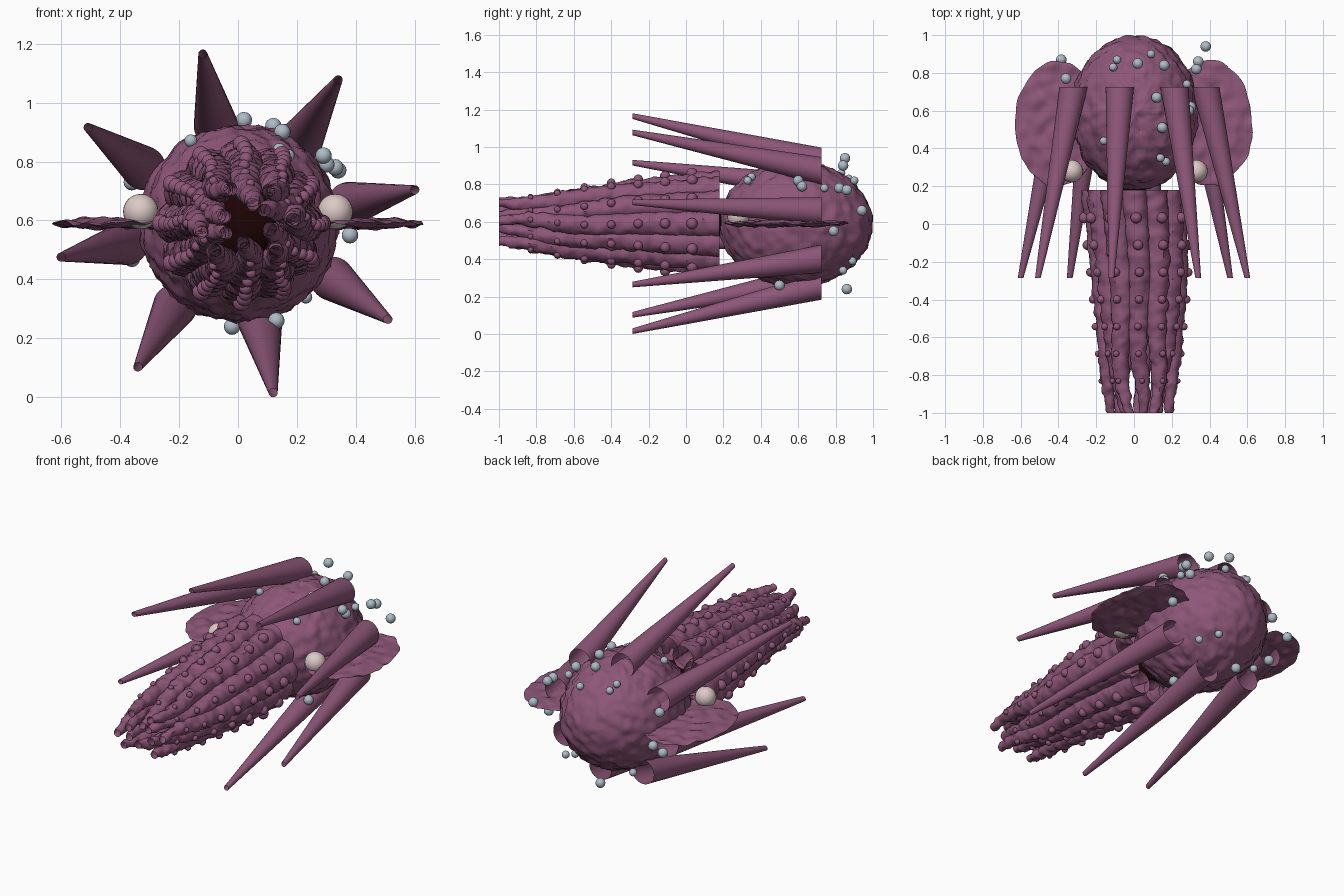
import bpy, bmesh, math
from math import sin, cos, pi, tau
from mathutils import Vector, Matrix, noise

cube = bpy.data.objects.get("Cube")
if cube:
    bpy.data.objects.remove(cube, do_unlink=True)

MID = 0.59  # height of the body axis


def material(name, colour):
    mat = bpy.data.materials.new(name)
    mat.use_nodes = True
    mat.diffuse_color = (*colour, 1)
    shader = next(n for n in mat.node_tree.nodes if n.type == "BSDF_PRINCIPLED")
    shader.inputs["Base Color"].default_value = (*colour, 1)
    return mat


skin = material("plum skin", (0.27, 0.095, 0.19))
ivory = material("ivory eye", (0.72, 0.59, 0.57))
pale = material("pale blue bubble", (0.42, 0.50, 0.57))
dark = material("dark mouth", (0.012, 0.001, 0.001))


def finish(bm, name, mat):
    bmesh.ops.recalc_face_normals(bm, faces=bm.faces)
    mesh = bpy.data.meshes.new(name)
    bm.to_mesh(mesh)
    bm.free()
    mesh.materials.append(mat)
    obj = bpy.data.objects.new(name, mesh)
    bpy.context.collection.objects.link(obj)
    bpy.ops.object.select_all(action="DESELECT")
    obj.select_set(True)
    bpy.context.view_layer.objects.active = obj
    bpy.ops.object.shade_smooth_by_angle(angle=math.radians(45))


def ball(bm, centre, size, segments=16):
    """Add an ellipsoid and return its vertices."""
    mat = Matrix.Translation(centre) @ Matrix.Diagonal((*size, 1))
    return bmesh.ops.create_uvsphere(bm, u_segments=segments, v_segments=segments // 2,
                                     radius=1, matrix=mat)["verts"]


def loft(bm, rings, sides):
    """Skin an open tube through upright circles given as (centre, radius)."""
    loops = []
    for centre, radius in rings:
        loops.append([bm.verts.new(centre + Vector((cos(a), 0, sin(a))) * radius)
                      for a in (tau * i / sides for i in range(sides))])
    for one, two in zip(loops, loops[1:]):
        for i in range(sides):
            j = (i + 1) % sides
            bm.faces.new((one[i], one[j], two[j], two[i]))
    return [v for loop in loops for v in loop]


def roughen(bm, verts, scale, amount):
    """Push vertices along their normals by coarse and fine noise."""
    bm.normal_update()
    normals = [v.normal.copy() for v in verts]
    for v, n in zip(verts, normals):
        bump = noise.noise(v.co * scale) + 0.5 * noise.noise(v.co * scale * 2.2)
        v.co += n * bump * amount


# Lumpy rounded head
bm = bmesh.new()
verts = ball(bm, (0.005, 0.588, MID), (0.335, 0.408, 0.333), 128)
roughen(bm, verts, 18, 0.015)
finish(bm, "head", skin)

for side, label in ((1, "left"), (-1, "right")):
    # Thin ruffled side fin
    bm = bmesh.new()
    verts = ball(bm, (side * 0.4, 0.53, MID), (0.232, 0.33, 0.014), 96)
    for v in verts:
        edge = 1 + 0.06 * noise.noise(v.co * 12)
        v.co.x = side * 0.4 + (v.co.x - side * 0.4) * edge
        v.co.y = 0.53 + (v.co.y - 0.53) * edge
        v.co.z += 0.016 * noise.noise(Vector((v.co.x, v.co.y, 0)) * 16)
    finish(bm, label + "_fin", skin)

    # Plain round eye
    bm = bmesh.new()
    ball(bm, (side * 0.33, 0.28, 0.63), (0.06, 0.06, 0.06), 24)
    finish(bm, label + "_eye", ivory)

# Ring of tapering arms, packed side by side until the loose tips
ARMS = 12


def arm_point(k, t):
    angle = tau * k / ARMS + 0.25 * t ** 3 * sin(k * 5 + t * 9)
    # Every other arm curls in towards the middle
    spread = 0.21 - 0.085 * t - (0.06 * t ** 3 if k % 2 else 0)
    sway = 0.03 * sin(min(t * 2, 1) * pi / 2)
    return Vector((cos(angle) * spread * (1 + 0.25 * t) + sway,
                   0.18 - 1.18 * t, MID + sin(angle) * spread))


def arm_radius(t):
    return 0.072 - 0.026 * t - 0.024 * t ** 4


for k in range(ARMS):
    angle = tau * k / ARMS
    out = Vector((cos(angle), 0, sin(angle)))
    bm = bmesh.new()
    steps = [i / 80 for i in range(81)]
    verts = loft(bm, [(arm_point(k, t), arm_radius(t) * (1 + 0.03 * sin(t * 60 + k)))
                      for t in steps], 18)
    # Keep the flat ends in place while roughening the skin
    roughen(bm, verts[18:-18], 22, 0.012)
    finish(bm, f"arm_{k + 1}", skin)

    # Row of round suckers along the outside of the arm
    bm = bmesh.new()
    for row in range(7):
        t = 0.125 + row * 0.122
        size = 0.033 - 0.021 * t
        ball(bm, arm_point(k, t) + out * arm_radius(t), (size, size, size), 14)
    finish(bm, f"arm_{k + 1}_suckers", skin)

# Dark mouth hidden in the middle of the arms
bm = bmesh.new()
ball(bm, (0, 0.13, MID), (0.13, 0.06, 0.13), 24)
finish(bm, "mouth", dark)

# Long hollow spikes that flare out towards the front
for k in range(8):
    a = tau * k / 8 + pi / 16
    bm = bmesh.new()
    loft(bm, [(Vector((cos(a) * 0.385, 0.725, MID + sin(a) * 0.338)), 0.075),
              (Vector((cos(a) * 0.612, -0.285, MID + sin(a) * 0.586)), 0.015)], 32)
    finish(bm, f"spike_{k + 1}", skin)

# Bubbles clinging to the head
bubbles = [
    (.02, .85, .94), (.16, .84, .9), (.29, .6, .82), (.3, .62, .79),
    (.34, .86, .77), (.33, .82, .78), (.38, .94, .66), (-.385, .87, .57), (-.36, .77, .73),
    (.38, .79, .55), (.13, .5, .26), (-.02, .86, .24), (.12, .67, .92), (.15, .51, .9),
    (-.36, .74, .47), (.23, .84, .34), (.13, .89, .39), (-.11, .83, .86), (-.09, .87, .83),
    (.09, .9, .82), (.14, .35, .84), (.17, .33, .82), (-.16, .44, .87), (.28, .74, .78),
    (-.2, .8, .33),
]
bm = bmesh.new()
for i, spot in enumerate(bubbles):
    size = 0.028 if i < 15 else 0.022
    ball(bm, spot, (size, size, size), 16)
finish(bm, "bubbles", pale)
